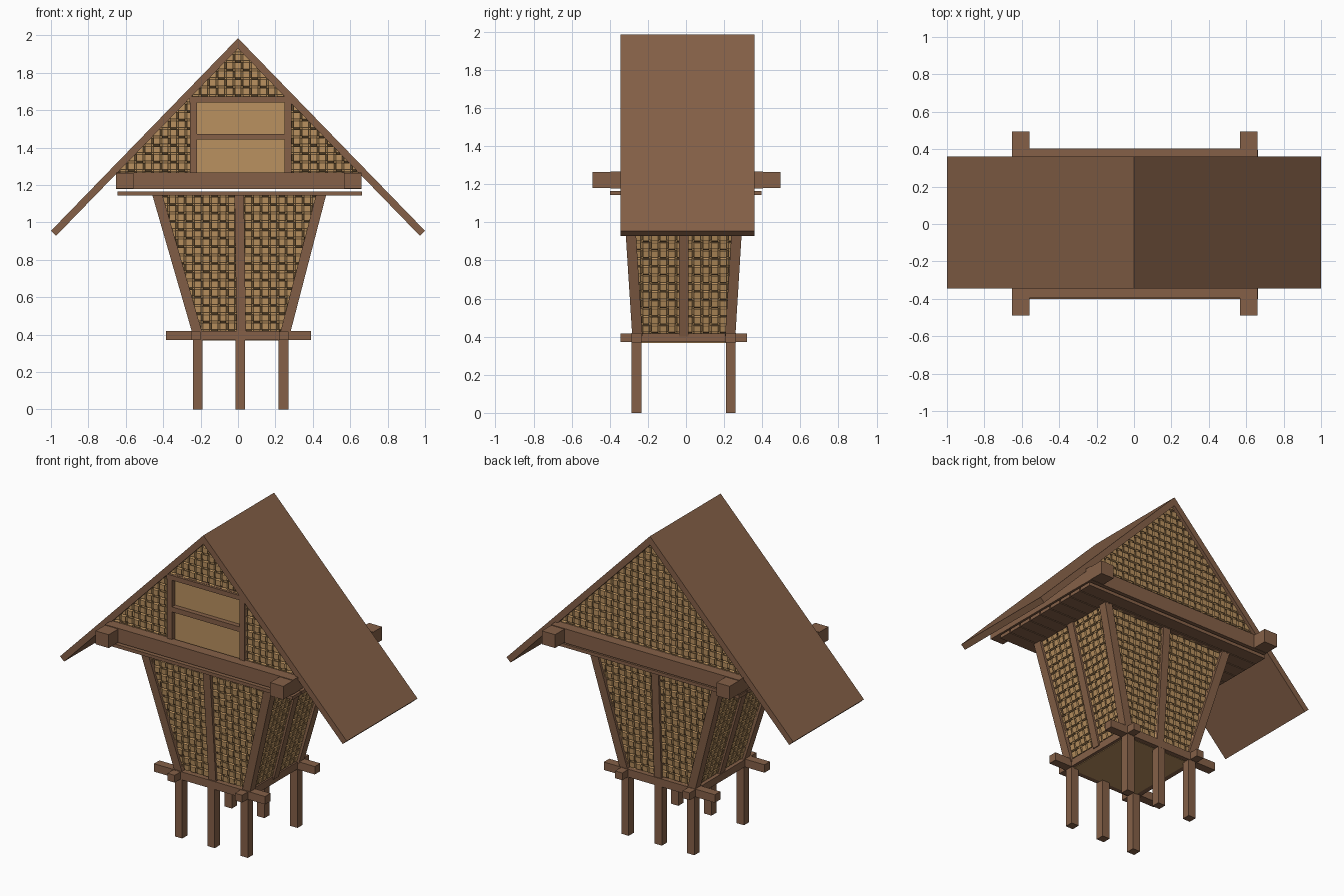
import bpy, bmesh
from mathutils import Vector, Matrix

cube = bpy.data.objects.get("Cube")
if cube:
    bpy.data.objects.remove(cube, do_unlink=True)


def material(name, rgb):
    m = bpy.data.materials.new(name)
    m.use_nodes = True
    m.diffuse_color = (*rgb, 1)
    m.node_tree.nodes["Principled BSDF"].inputs["Base Color"].default_value = (*rgb, 1)
    return m


WOOD = material("brown wood", (0.235, 0.118, 0.064))
CANE = material("tan cane", (0.49, 0.285, 0.115))


def finish(name, bm, mat):
    mesh = bpy.data.meshes.new(name)
    bm.to_mesh(mesh)
    bm.free()
    mesh.materials.append(mat)
    ob = bpy.data.objects.new(name, mesh)
    bpy.context.collection.objects.link(ob)
    return ob


def box(name, x, y, z, mat=WOOD):
    """Block given by its (low, high) limits on each axis."""
    bm = bmesh.new()
    bmesh.ops.create_cube(bm, size=1)
    for v in bm.verts:
        v.co = [lim[c > 0] for lim, c in zip((x, y, z), v.co)]
    return finish(name, bm, mat)


def post(name, low, high, size=0.054):
    """Leaning post with a level square section."""
    bm = bmesh.new()
    bmesh.ops.create_cube(bm, size=1)
    for v in bm.verts:
        end = high if v.co.z > 0 else low
        v.co = Vector(end) + Vector((v.co.x * size, v.co.y * size, 0))
    return finish(name, bm, WOOD)


def woven_panel(name, corners, pitch=0.045, width=0.034, height=0.011):
    """Plain weave cut to a convex outline, with a backing sheet."""
    pts = [Vector(p) for p in corners]
    u = (pts[1] - pts[0]).normalized()
    n = u.cross(pts[-1] - pts[0]).normalized()
    v = n.cross(u)
    flat = [Vector(((p - pts[0]).dot(u), (p - pts[0]).dot(v), 0)) for p in pts]
    lo = [int(min(p[k] for p in flat) / pitch) - 1 for k in (0, 1)]
    hi = [int(max(p[k] for p in flat) / pitch) + 2 for k in (0, 1)]
    bm = bmesh.new()
    for axis in (0, 1):
        for i in range(lo[axis], hi[axis]):
            last = None
            for j in range(lo[1 - axis], hi[1 - axis]):
                lift = height if (i + j + axis) % 2 else -height
                for along in (j * pitch - width / 2, j * pitch + width / 2):
                    pair = []
                    for side in (-width / 2, width / 2):
                        co = [0, 0, lift]
                        co[axis] = i * pitch + side
                        co[1 - axis] = along
                        pair.append(bm.verts.new(co))
                    if last:
                        quad = (last[0], last[1], pair[1], pair[0])
                        bm.faces.new(quad if axis else quad[::-1])
                    last = pair
    # Trim to the outline
    for a, b in zip(flat, flat[1:] + flat[:1]):
        e = b - a
        bmesh.ops.bisect_plane(bm, geom=bm.verts[:] + bm.edges[:] + bm.faces[:],
                               plane_co=a, plane_no=(e.y, -e.x, 0), clear_outer=True)
    bmesh.ops.recalc_face_normals(bm, faces=bm.faces[:])
    for f in bm.faces:
        if f.normal.z < 0:
            f.normal_flip()
    bm.faces.new([bm.verts.new((p.x, p.y, -height - 0.003)) for p in flat])
    basis = Matrix((u, v, n)).transposed().to_4x4()
    bm.transform(Matrix.Translation(pts[0]) @ basis)
    ob = finish(name, bm, CANE)
    mod = ob.modifiers.new("thickness", "SOLIDIFY")
    mod.thickness = 0.005
    return ob


# Tapered body: corner points run anticlockwise from the front right
bottom = [(-0.215, -0.255, 0.40), (0.25, -0.255, 0.40), (0.25, 0.232, 0.40), (-0.215, 0.232, 0.40)]
top = [(-0.432, -0.303, 1.15), (0.445, -0.303, 1.15), (0.445, 0.278, 1.15), (-0.432, 0.278, 1.15)]
for i, side in enumerate(("front", "left", "back", "right")):
    k = (i + 1) % 4
    woven_panel(side + "_wall_weave", (bottom[i], bottom[k], top[k], top[i]))
    post(side + "_corner_post", bottom[i], top[i])
    post(side + "_middle_post", (Vector(bottom[i]) + Vector(bottom[k])) / 2,
         (Vector(top[i]) + Vector(top[k])) / 2, 0.05)
box("body_floor", (-0.215, 0.25), (-0.255, 0.232), (0.368, 0.39), CANE)

# Legs and base frame
for label, y in (("front", -0.26), ("back", 0.235)):
    for x in (-0.215, 0.012, 0.243):
        post(label + "_leg", (x, y, 0), (x, y, 0.40), 0.052)
    box(label + "_base_beam", (-0.385, 0.39), (y - 0.027, y + 0.027), (0.37, 0.42))
for label, x in (("right", -0.225), ("left", 0.245)):
    box(label + "_base_beam", (x - 0.025, x + 0.025), (-0.345, 0.32), (0.372, 0.418))

# Loft floor boards
for i in range(9):
    y = -0.4 + i * 0.089
    box("loft_board", (-0.645, 0.662), (y, y + 0.083), (1.145, 1.166))

# Beams round the loft
for label, x in (("right", -0.605), ("left", 0.613)):
    box(label + "_eave_beam", (x - 0.046, x + 0.046), (-0.49, 0.495), (1.18, 1.264))
for label, lim in (("front", (-0.395, -0.33)), ("back", (0.335, 0.403))):
    box(label + "_tie_beam", (-0.652, 0.66), lim, (1.178, 1.268))

# Roof slabs
for label, s in (("right", -1), ("left", 1)):
    bm = bmesh.new()
    profile = ((0, 1.985), (1, 0.955), (0.972, 0.929), (0, 1.93))
    face = bm.faces.new([bm.verts.new((s * x, -0.345, z)) for x, z in profile])
    ext = bmesh.ops.extrude_face_region(bm, geom=[face])["geom"]
    bmesh.ops.translate(bm, vec=(0, 0.705, 0),
                        verts=[g for g in ext if isinstance(g, bmesh.types.BMVert)])
    bmesh.ops.recalc_face_normals(bm, faces=bm.faces[:])
    finish(label + "_roof_slab", bm, WOOD)

# Gables: the front is split round the window, the back is whole
yf, yb = -0.318, 0.33
woven_panel("back_gable_weave", ((0.66, yb, 1.255), (-0.66, yb, 1.255), (0, yb, 1.935)))
woven_panel("front_gable_right_weave", ((-0.66, yf, 1.255), (-0.24, yf, 1.255), (-0.24, yf, 1.688)))
woven_panel("front_gable_left_weave", ((0.27, yf, 1.255), (0.66, yf, 1.255), (0.27, yf, 1.657)))
woven_panel("front_gable_top_weave", ((-0.27, yf, 1.657), (0.27, yf, 1.657), (0, yf, 1.935)))

# Window
box("window_sheet", (-0.24, 0.27), (-0.312, -0.303), (1.25, 1.66), CANE)
frame = (-0.343, -0.30)
for x in (-0.238, 0.267):
    box("window_upright", (x - 0.018, x + 0.018), frame, (1.255, 1.66))
box("window_head", (-0.26, 0.28), frame, (1.642, 1.672))
box("window_rail", (-0.225, 0.255), frame, (1.442, 1.474))
